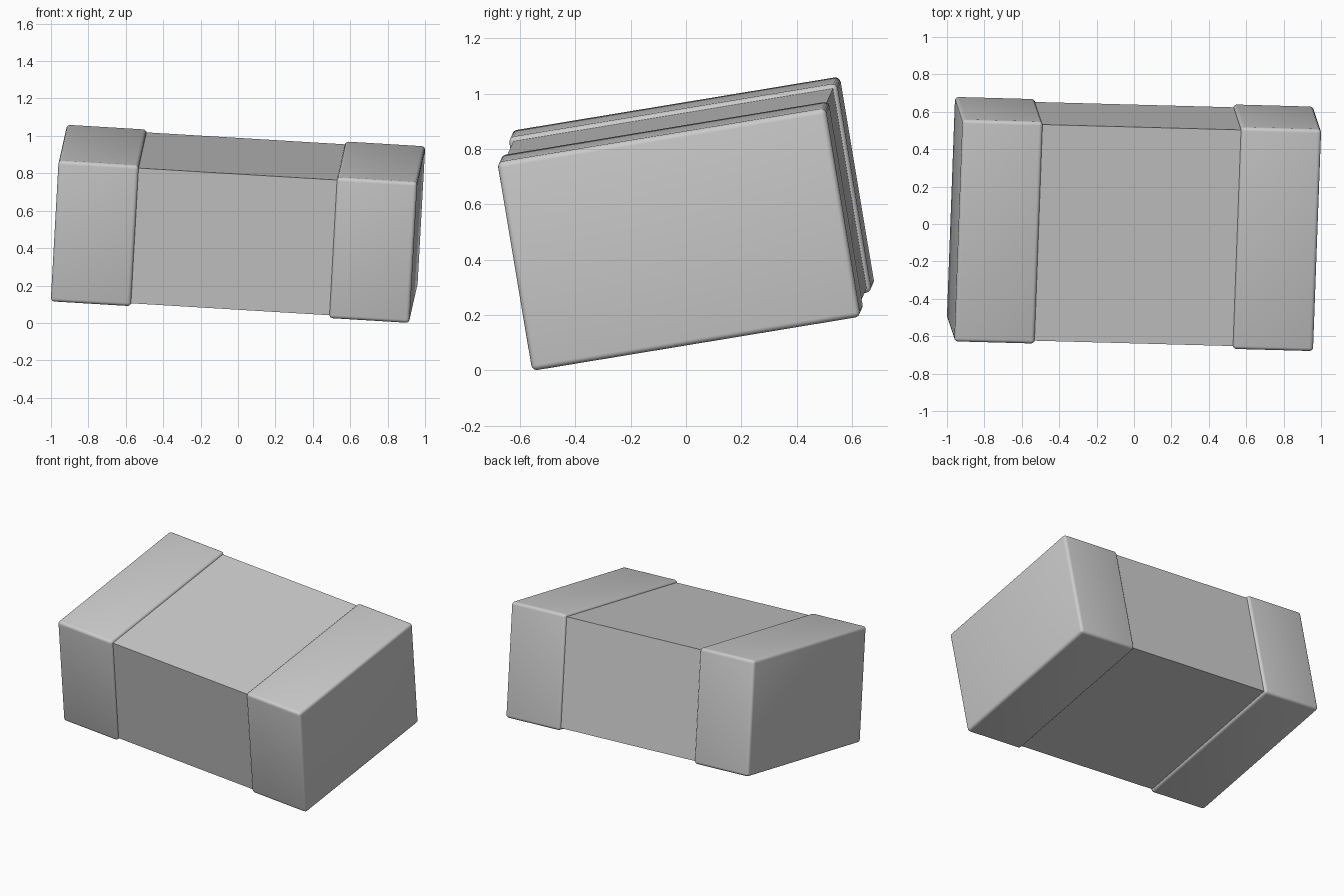
import bpy
from mathutils import Matrix, Vector

cube = bpy.data.objects.get("Cube")
if cube:
    bpy.data.objects.remove(cube, do_unlink=True)

GREY = (0.6, 0.6, 0.6, 1.0)
LENGTH, DEPTH, HEIGHT = 1.922, 1.204, 0.766
CAP, STEP, ROUND = 0.43, 0.016, 0.02

mat = bpy.data.materials.new("plain grey")
mat.use_nodes = True
mat.diffuse_color = GREY
mat.node_tree.nodes["Principled BSDF"].inputs["Base Color"].default_value = GREY

# Tilted frame shared by every part
along = Vector((0.998, -0.027, -0.060)).normalized()
back = Vector((0.033, 0.986, 0.163))
back = (back - along * back.dot(along)).normalized()
up = along.cross(back)
frame = Matrix((along, back, up)).transposed().to_4x4()
frame.translation = (0, 0, 0.53)


def block(name, offset, size, rounding=0):
    bpy.ops.mesh.primitive_cube_add(size=1)
    ob = bpy.context.object
    ob.name = name
    ob.data.transform(Matrix.Diagonal((*size, 1)))
    ob.matrix_world = frame @ Matrix.Translation((offset, 0, 0))
    ob.data.materials.append(mat)
    if rounding:
        bevel = ob.modifiers.new("rounded edges", "BEVEL")
        bevel.width = rounding
        bevel.segments = 4
        bpy.ops.object.modifier_apply(modifier=bevel.name)
        bpy.ops.object.shade_smooth_by_angle()
    return ob


# Sharp-edged middle, running slightly into both caps
block("middle_body", 0, (LENGTH - CAP, DEPTH - 2 * STEP, HEIGHT - 2 * STEP))

# Rounded caps at both ends
for name, side in (("left_end_cap", 1), ("right_end_cap", -1)):
    block(name, side * (LENGTH - CAP) / 2, (CAP, DEPTH, HEIGHT), ROUND)
